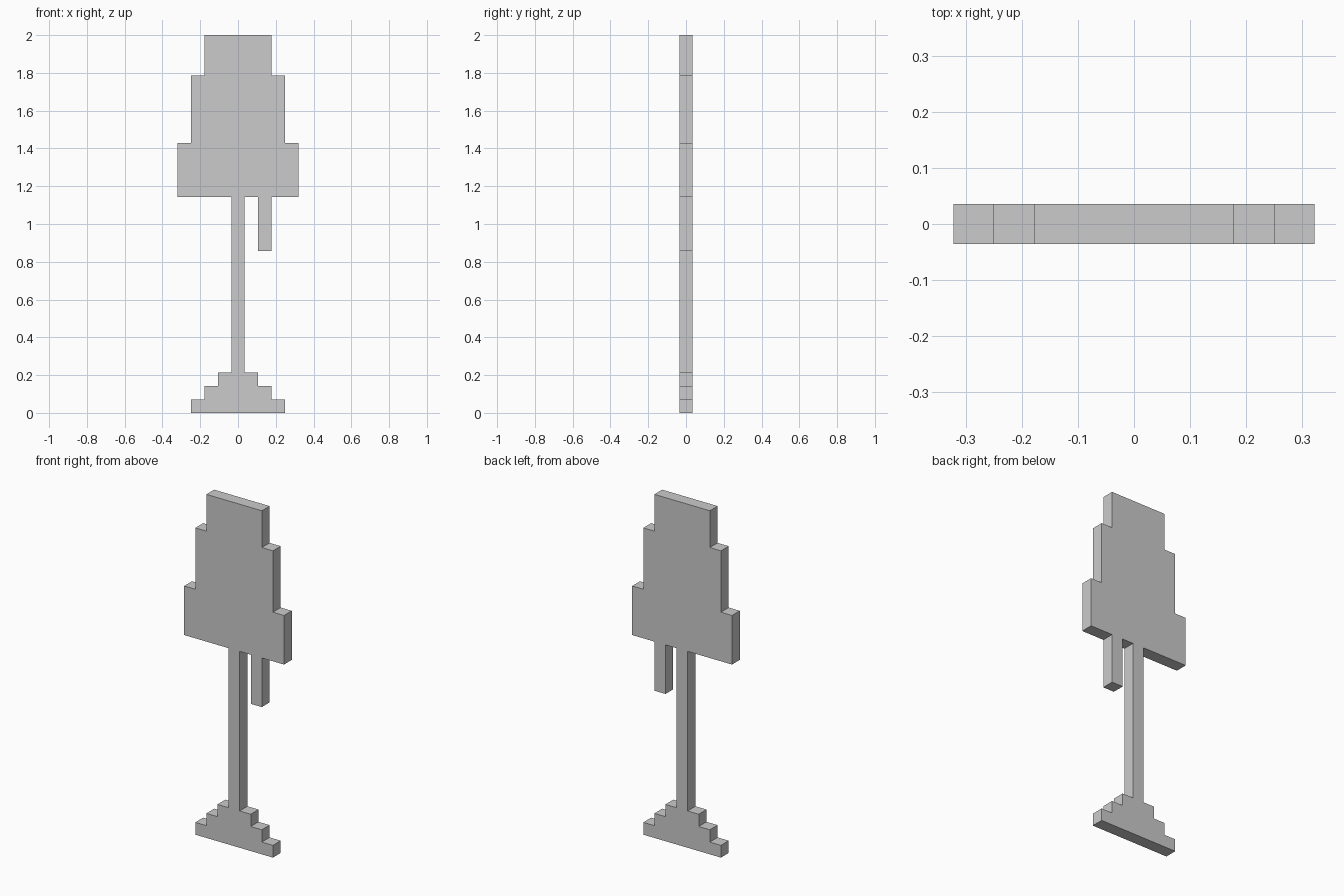
import bpy
import bmesh

if "Cube" in bpy.data.objects:
    bpy.data.objects.remove(bpy.data.objects["Cube"])

U = 2 / 28  # one pixel-style block: the lamp is 28 blocks tall


def stepped_slab(name, z, steps, x=0):
    """One-block-thick slab, symmetric about x; steps are (half width, height) from the bottom up."""
    right = []
    for half, height in steps:
        right += [(half, z), (half, z + height)]
        z += height
    left = [(-px, pz) for px, pz in reversed(right)]

    bm = bmesh.new()
    verts = [bm.verts.new(((x + px) * U, -U / 2, pz * U)) for px, pz in right + left]
    face = bm.faces.new(verts)
    ext = bmesh.ops.extrude_face_region(bm, geom=[face], use_keep_orig=True)
    moved = [g for g in ext["geom"] if isinstance(g, bmesh.types.BMVert)]
    bmesh.ops.translate(bm, verts=moved, vec=(0, U, 0))
    bmesh.ops.recalc_face_normals(bm, faces=bm.faces)

    mesh = bpy.data.meshes.new(name)
    bm.to_mesh(mesh)
    bm.free()
    obj = bpy.data.objects.new(name, mesh)
    bpy.context.collection.objects.link(obj)
    return obj


# Stepped foot
stepped_slab("base", 0, [(3.5, 1), (2.5, 1), (1.5, 1)])
# Slim upright
stepped_slab("pole", 3, [(0.5, 13)])
# Three-tier lampshade
stepped_slab("lampshade", 16, [(4.5, 4), (3.5, 5), (2.5, 3)])
# Pull cord hanging to the right of the pole
stepped_slab("pull_cord", 12, [(0.5, 4)], x=2)
